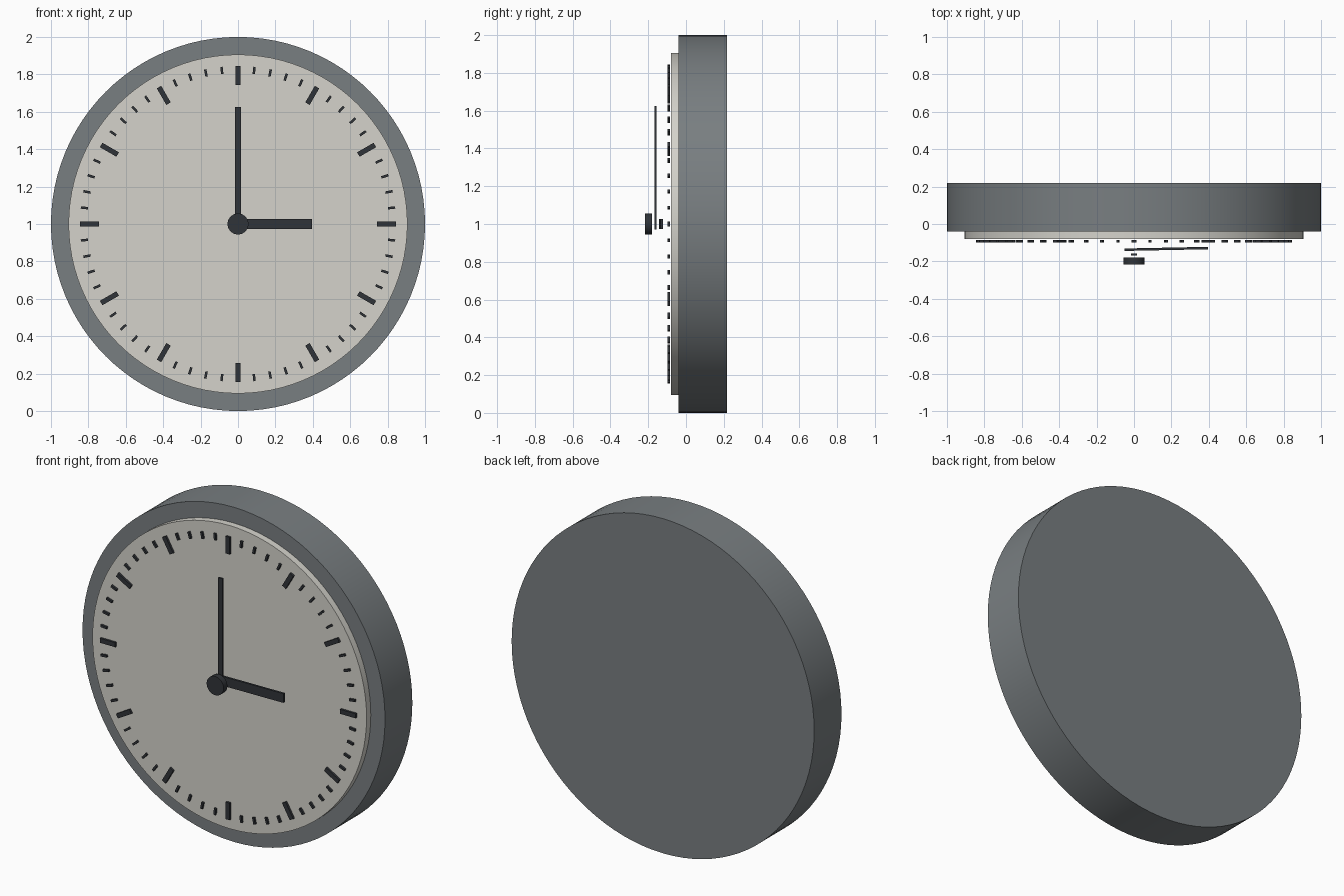
import bpy, bmesh, math
from mathutils import Matrix, Vector

if "Cube" in bpy.data.objects:
    bpy.data.objects.remove(bpy.data.objects["Cube"])

CENTRE = Vector((0, 0, 1))


def material(name, rgb):
    m = bpy.data.materials.new(name)
    m.diffuse_color = (*rgb, 1)
    m.use_nodes = True
    m.node_tree.nodes["Principled BSDF"].inputs["Base Color"].default_value = m.diffuse_color
    return m


CASING = material("casing_grey", (0.19, 0.21, 0.22))
CREAM = material("dial_cream", (0.66, 0.65, 0.60))
DARK = material("dark_grey", (0.03, 0.034, 0.04))


def disc(name, radius, y0, y1, mat, sides=96):
    """Cylinder along y, centred on the clock axis."""
    bpy.ops.mesh.primitive_cylinder_add(
        vertices=sides, radius=radius, depth=y1 - y0,
        location=(0, (y0 + y1) / 2, 1), rotation=(math.pi / 2, 0, 0))
    ob = bpy.context.object
    ob.name = name
    ob.data.materials.append(mat)
    bpy.ops.object.shade_smooth_by_angle(angle=math.radians(35))
    return ob


def bars(name, angles, r0, r1, width, y0, y1, mat, tilt=0):
    """Radial boxes from r0 to r1; angles in degrees clockwise from twelve."""
    bm = bmesh.new()
    size = Matrix.Diagonal((width, y1 - y0, r1 - r0, 1))
    for a in angles:
        place = (Matrix.Translation(CENTRE + Vector((0, (y0 + y1) / 2, 0)))
                 @ Matrix.Rotation(math.radians(a), 4, 'Y')
                 @ Matrix.Rotation(tilt, 4, 'X')
                 @ Matrix.Translation((0, 0, (r0 + r1) / 2)))
        bmesh.ops.create_cube(bm, size=1, matrix=place @ size)
    me = bpy.data.meshes.new(name)
    bm.to_mesh(me)
    bm.free()
    me.materials.append(mat)
    ob = bpy.data.objects.new(name, me)
    bpy.context.collection.objects.link(ob)
    return ob


# casing and raised dial
disc("casing", 1.0, -0.04, 0.218, CASING)
disc("dial", 0.906, -0.08, -0.04, CREAM)

# hour and minute marks
bars("hour_marks", range(0, 360, 30), 0.743, 0.845, 0.027, -0.098, -0.085, DARK)
bars("minute_marks", [a for a in range(0, 360, 6) if a % 30],
     0.806, 0.845, 0.013, -0.098, -0.085, DARK)

# hands, the hour hand leaning slightly towards the dial
bars("hour_hand", [90], -0.05, 0.395, 0.055, -0.143, -0.130, DARK, tilt=-0.02)
bars("minute_hand", [0], -0.03, 0.625, 0.03, -0.168, -0.157, DARK)

# centre cap
disc("centre_cap", 0.056, -0.216, -0.18, DARK, sides=48)
